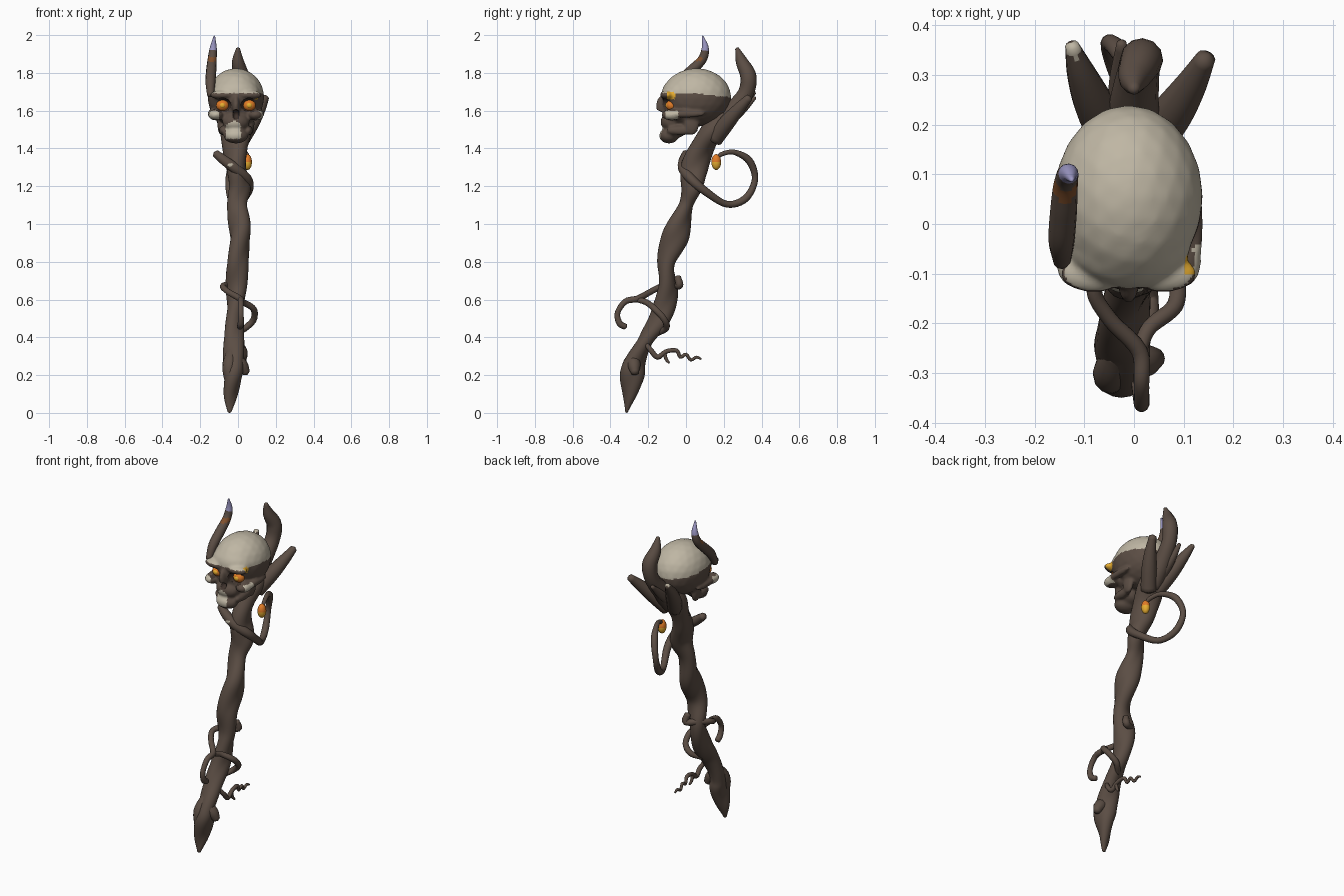
import bpy, bmesh, math
from mathutils import Vector, Matrix


def material(name, rgb):
    m = bpy.data.materials.new(name)
    m.diffuse_color = (*rgb, 1)
    return m


WOOD = material("dark wood", (0.105, 0.075, 0.058))
BONE = material("pale bone", (0.52, 0.47, 0.37))
DARK = material("socket brown", (0.05, 0.033, 0.026))
ORANGE = material("ember orange", (0.75, 0.2, 0.02))
GOLD = material("ember gold", (0.8, 0.42, 0.03))
LILAC = material("lilac tip", (0.33, 0.31, 0.55))
RUST = material("rust band", (0.22, 0.08, 0.025))


def finish(name, bm, mats):
    bmesh.ops.recalc_face_normals(bm, faces=bm.faces)
    me = bpy.data.meshes.new(name)
    bm.to_mesh(me)
    bm.free()
    for m in mats:
        me.materials.append(m)
    me.polygons.foreach_set("use_smooth", [True] * len(me.polygons))
    ob = bpy.data.objects.new(name, me)
    bpy.context.collection.objects.link(ob)
    return ob


def spline(pts, steps):
    """Catmull-Rom through (x, y, z, r) points."""
    p = [Vector(q) for q in pts]
    p = [2 * p[0] - p[1]] + p + [2 * p[-1] - p[-2]]
    out = []
    for i in range(1, len(p) - 2):
        a, b, c, d = p[i - 1:i + 3]
        for k in range(steps):
            t = k / steps
            out.append(0.5 * (2 * b + (c - a) * t + (2 * a - 5 * b + 4 * c - d) * t * t
                              + (3 * b - a - 3 * c + d) * t ** 3))
    return out + [p[-2]]


def tube(name, pts, mats=(WOOD,), sides=12, steps=6, lobe=0.0, twist=0.0, rule=None):
    """Round or twisted-lobed branch along a smooth path."""
    s = spline(pts, steps)
    bm = bmesh.new()
    rings, n = [], Vector((1, 0.01, 0))
    for i, q in enumerate(s):
        t = (s[min(i + 1, len(s) - 1)].xyz - s[max(i - 1, 0)].xyz).normalized()
        n = (n - t * n.dot(t)).normalized()
        b = t.cross(n)
        ring = []
        for k in range(sides):
            a = 2 * math.pi * k / sides
            r = max(q.w, 0.002) * (1 + lobe * math.cos(2 * a - twist * q.z))
            ring.append(bm.verts.new(q.xyz + (n * math.cos(a) + b * math.sin(a)) * r))
        rings.append(ring)
    for r0, r1 in zip(rings, rings[1:]):
        for k in range(sides):
            j = (k + 1) % sides
            bm.faces.new((r0[k], r0[j], r1[j], r1[k]))
    for ring, q in ((rings[0], s[0]), (rings[-1], s[-1])):
        end = -1 if ring is rings[0] else 1
        d = (s[1].xyz - s[0].xyz) if end < 0 else (s[-1].xyz - s[-2].xyz)
        tip = bm.verts.new(q.xyz + d.normalized() * end * q.w * 0.5)
        for k in range(sides):
            bm.faces.new((ring[k], ring[(k + 1) % sides], tip))
    if rule:
        for f in bm.faces:
            f.material_index = rule(f.calc_center_median())
    return finish(name, bm, mats)


def blobs(name, items, mats, cx=0.0, sub=3):
    """Ellipsoids (x, y, z, rx, ry, rz); off-centre ones are mirrored about cx."""
    bm = bmesh.new()
    for x, y, z, a, b, c in items:
        for sx in ((1, -1) if x else (1,)):
            m = Matrix.Translation((cx + sx * x, y, z)) @ Matrix.Diagonal((a, b, c, 1))
            bmesh.ops.create_icosphere(bm, subdivisions=sub, radius=1, matrix=m)
    return finish(name, bm, mats)


# ---- shaft, twisted, leaning back
tube("shaft", [
    (-0.045, -0.315, 0.004, 0.008), (-0.04, -0.30, 0.09, 0.034), (-0.025, -0.285, 0.2, 0.056),
    (-0.025, -0.265, 0.28, 0.052), (-0.02, -0.205, 0.4, 0.046), (-0.015, -0.135, 0.51, 0.05),
    (-0.01, -0.095, 0.65, 0.052), (0.0, -0.105, 0.8, 0.05), (0.012, -0.05, 0.95, 0.062),
    (-0.005, 0.0, 1.1, 0.045), (0.01, 0.03, 1.2, 0.055), (-0.01, 0.045, 1.3, 0.062),
    (-0.015, 0.085, 1.4, 0.062), (-0.01, 0.14, 1.5, 0.07), (0.0, 0.2, 1.58, 0.06)],
    sides=24, steps=8, lobe=0.17, twist=17)
tube("shaft_knob", [(-0.02, -0.28, 0.29, 0.035), (0.02, -0.275, 0.25, 0.034),
                    (0.045, -0.27, 0.21, 0.02)])
tube("shaft_heel", [(-0.03, -0.25, 0.33, 0.03), (-0.045, -0.3, 0.25, 0.038),
                    (-0.045, -0.315, 0.16, 0.025)])

# ---- prongs holding the skull from behind
tube("rear_prong", [(0, 0.15, 1.48, 0.055), (0, 0.24, 1.59, 0.05), (0.01, 0.315, 1.69, 0.042),
                    (0.015, 0.33, 1.78, 0.043), (0.0, 0.295, 1.86, 0.032), (0, 0.27, 1.93, 0.01)])
tube("right_prong", [(0.02, 0.15, 1.45, 0.045), (0.075, 0.22, 1.54, 0.042),
                     (0.115, 0.28, 1.61, 0.032), (0.145, 0.335, 1.67, 0.02)])
tube("left_prong", [(-0.03, 0.15, 1.46, 0.045), (-0.075, 0.23, 1.56, 0.042),
                    (-0.105, 0.3, 1.64, 0.03), (-0.125, 0.36, 1.7, 0.014)],
     (WOOD, BONE), rule=lambda c: int(c.z > 1.697))
tube("small_prong", [(-0.02, 0.2, 1.53, 0.035), (-0.025, 0.29, 1.6, 0.025),
                     (-0.025, 0.365, 1.67, 0.01)])

# ---- side horn with lilac tip
tube("side_horn", [(-0.145, -0.075, 1.68, 0.018), (-0.146, -0.035, 1.75, 0.026),
                   (-0.142, 0.025, 1.81, 0.027), (-0.137, 0.085, 1.87, 0.024),
                   (-0.131, 0.102, 1.93, 0.019), (-0.125, 0.088, 1.995, 0.004)],
     (WOOD, LILAC, RUST),
     rule=lambda c: 1 if c.z > 1.92 else 2 if 1.86 < c.z < 1.885 and c.y < 0.085 else 0)

# ---- upper vine: stub, wrap and big loop ending in a berry
tube("loop_vine", [
    (-0.12, 0.0, 1.375, 0.02), (-0.07, -0.012, 1.335, 0.027), (-0.01, -0.012, 1.29, 0.028),
    (0.05, 0.03, 1.235, 0.026), (0.055, 0.10, 1.175, 0.022), (0.005, 0.215, 1.105, 0.018),
    (-0.035, 0.315, 1.135, 0.02), (-0.05, 0.365, 1.235, 0.017), (-0.02, 0.335, 1.335, 0.02),
    (0.02, 0.255, 1.38, 0.014), (0.045, 0.19, 1.37, 0.012), (0.05, 0.165, 1.35, 0.01)])
berry = blobs("berry", [(0, 0.16, 1.328, 0.024, 0.026, 0.042)], (ORANGE, GOLD), cx=0.05)
for f in berry.data.polygons:
    f.material_index = int(f.center.z < 1.325)
blobs("bark_chip", [(0, -0.038, 1.312, 0.018, 0.006, 0.012)], (BONE,), cx=-0.04)

# ---- lower vine: two strands round the shaft meeting in a front hook
tube("hook_vine", [
    (0.02, -0.045, 0.72, 0.018), (0.025, -0.035, 0.675, 0.02), (-0.04, -0.07, 0.68, 0.018),
    (-0.08, -0.13, 0.67, 0.016), (-0.05, -0.19, 0.64, 0.016), (0.01, -0.255, 0.605, 0.017),
    (0.015, -0.32, 0.59, 0.016), (0.015, -0.362, 0.53, 0.015), (0.015, -0.352, 0.475, 0.017),
    (0.01, -0.32, 0.455, 0.016)])
tube("lower_strand", [
    (0.01, -0.26, 0.6, 0.014), (0.03, -0.21, 0.585, 0.016), (0.082, -0.165, 0.55, 0.017),
    (0.083, -0.115, 0.495, 0.017), (0.04, -0.105, 0.45, 0.017), (-0.01, -0.15, 0.42, 0.014)])

# ---- crooked rootlet low on the back
tube("rootlet", [
    (0.015, -0.215, 0.37, 0.012), (0.035, -0.185, 0.33, 0.014), (0.035, -0.15, 0.295, 0.014),
    (0.035, -0.105, 0.325, 0.012), (0.03, -0.05, 0.33, 0.011), (0.025, -0.03, 0.295, 0.009),
    (0.025, 0.0, 0.31, 0.009), (0.02, 0.025, 0.28, 0.008), (0.02, 0.055, 0.295, 0.008),
    (0.02, 0.08, 0.285, 0.005)], sides=8, steps=4)
tube("rootlet_twig", [(0.035, -0.115, 0.32, 0.01), (0.035, -0.105, 0.285, 0.009),
                      (0.04, -0.09, 0.265, 0.006)], sides=8, steps=4)

# ---- skull: fused ellipsoids with carved sockets
CX = -0.011
skull = blobs("skull", [
    (0, 0.055, 1.67, 0.15, 0.185, 0.155), (0, -0.03, 1.685, 0.128, 0.1, 0.095),   # cranium
    (0.07, -0.1, 1.683, 0.068, 0.038, 0.024), (0, -0.125, 1.625, 0.02, 0.034, 0.055),  # brow, nose
    (0.105, -0.075, 1.578, 0.042, 0.055, 0.03), (0.132, 0.0, 1.583, 0.018, 0.1, 0.02),  # cheeks
    (0, -0.02, 1.6, 0.11, 0.09, 0.085), (0, -0.08, 1.54, 0.072, 0.055, 0.05),      # face, upper jaw
    (0, -0.09, 1.468, 0.066, 0.052, 0.042), (0, -0.055, 1.5, 0.07, 0.06, 0.045),   # chin
    (0.068, -0.03, 1.495, 0.022, 0.075, 0.026), (0.078, 0.03, 1.53, 0.02, 0.04, 0.06)],
    (), cx=CX)
cutter = blobs("socket_cutter", [(0.071, -0.13, 1.628, 0.046, 0.065, 0.04)], (), cx=CX)
nose = blobs("nose_cutter", [(0, -0.15, 1.578, 0.022, 0.045, 0.028)], (), cx=CX)
rm = skull.modifiers.new("fuse", 'REMESH')
rm.mode = 'VOXEL'
rm.voxel_size = 0.0075
sm = skull.modifiers.new("soften", 'SMOOTH')
sm.factor, sm.iterations = 0.5, 5
for c in (cutter, nose):
    bo = skull.modifiers.new("carve", 'BOOLEAN')
    bo.operation, bo.object, bo.solver = 'DIFFERENCE', c, 'EXACT'
bpy.context.view_layer.update()
carved = bpy.data.meshes.new_from_object(
    skull.evaluated_get(bpy.context.evaluated_depsgraph_get()))
skull.modifiers.clear()
skull.data = carved
for c in (cutter, nose):
    bpy.data.objects.remove(c)
carved.materials.clear()
for m in (WOOD, BONE, DARK, GOLD):
    carved.materials.append(m)


def skull_colour(c):
    x, y, z = c
    for sx, sy, sz, a, b, h in ((CX - 0.071, -0.13, 1.628, 0.046, 0.065, 0.04),
                                (CX + 0.071, -0.13, 1.628, 0.046, 0.065, 0.04),
                                (CX, -0.15, 1.578, 0.022, 0.045, 0.028)):
        if ((x - sx) / a) ** 2 + ((y - sy) / b) ** 2 + ((z - sz) / h) ** 2 < 1.03:
            return 2
    if x > 0.08 and -0.1 < y < -0.06 and 1.66 < z < 1.7:
        return 3                                    # gilded temple
    if z > 1.693 - 0.12 * max(y - 0.05, 0):
        return 1                                    # bare skullcap
    if y < -0.06 and -0.065 < x < 0.015 and 1.45 < z < 1.55 - 0.6 * abs(x + 0.02):
        return 1                                    # bare teeth patch
    if y < -0.04 and abs(x) > 0.1 and 1.555 < z < 1.6 and (x < 0 or y > -0.11):
        return 1                                    # bare cheek
    return 0


for f in carved.polygons:
    f.use_smooth = True
    f.material_index = skull_colour(f.center)

# ---- glowing eyes
blobs("eyes", [(0.071, -0.076, 1.628, 0.034, 0.03, 0.03)], (ORANGE,), cx=CX)
blobs("pupils", [(0.071, -0.098, 1.628, 0.016, 0.012, 0.015)], (GOLD,), cx=CX)
